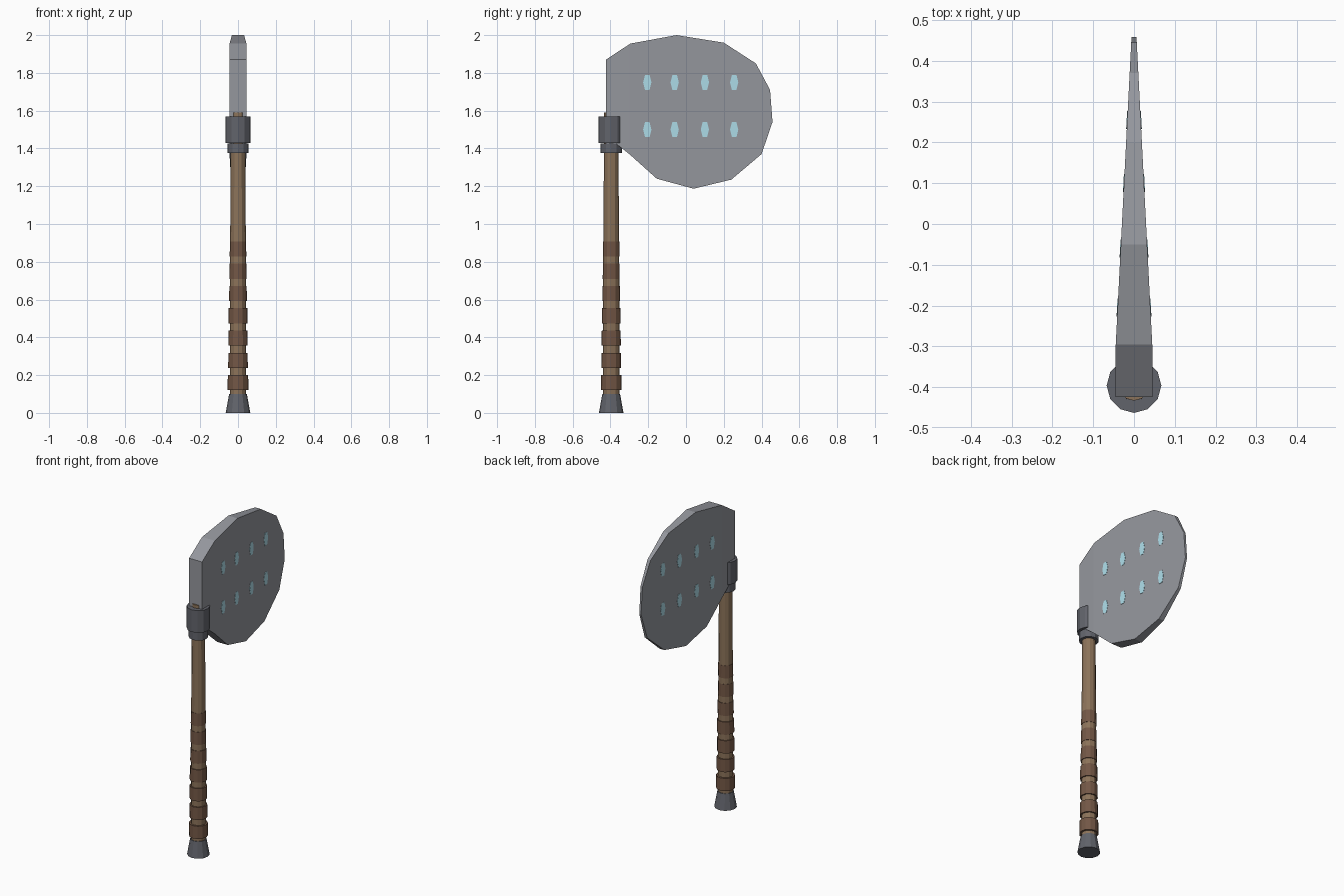
import bpy, bmesh, math

if "Cube" in bpy.data.objects:
    bpy.data.objects.remove(bpy.data.objects["Cube"])

AXIS_Y = -0.396      # centre line of the handle


def material(name, rgb):
    m = bpy.data.materials.new(name)
    m.diffuse_color = (*rgb, 1)
    m.use_nodes = True
    m.node_tree.nodes["Principled BSDF"].inputs["Base Color"].default_value = m.diffuse_color
    return m


WOOD = material("wood", (0.26, 0.17, 0.10))
LEATHER = material("leather", (0.17, 0.095, 0.06))
IRON = material("dark_iron", (0.12, 0.125, 0.145))
STEEL = material("steel", (0.30, 0.31, 0.34))
INLAY = material("inlay", (0.42, 0.72, 0.82))


def finish(name, bm, mat):
    bmesh.ops.recalc_face_normals(bm, faces=bm.faces[:])
    me = bpy.data.meshes.new(name)
    bm.to_mesh(me)
    bm.free()
    me.materials.append(mat)
    ob = bpy.data.objects.new(name, me)
    bpy.context.collection.objects.link(ob)
    return ob


def lathe(name, profile, mat, sides=12):
    """Closed low-poly solid of revolution around the handle axis, profile = (radius, z)."""
    bm = bmesh.new()
    rings = [[bm.verts.new((r * math.cos(2 * math.pi * i / sides),
                            AXIS_Y + r * math.sin(2 * math.pi * i / sides), z))
              for i in range(sides)] for r, z in profile]
    for a, b in zip(rings, rings[1:]):
        for i in range(sides):
            j = (i + 1) % sides
            bm.faces.new((a[i], a[j], b[j], b[i]))
    bm.faces.new(rings[0])
    bm.faces.new(rings[-1])
    return finish(name, bm, mat)


def half_thickness(y):
    return 0.045 - 0.0513 * max(0, y + 0.30)


def wedge(name, outlines, mat, raise_by=0.0):
    """Outlines in the YZ plane, given the tapering thickness of the blade."""
    bm = bmesh.new()
    for pts in outlines:
        a, b = [[bm.verts.new((s, y, z)) for y, z in pts] for s in (-1, 1)]
        bm.faces.new(a)
        bm.faces.new(b)
        for i in range(len(pts)):
            j = (i + 1) % len(pts)
            bm.faces.new((a[i], a[j], b[j], b[i]))
    # crease where the flat cheek turns into the taper
    bmesh.ops.bisect_plane(bm, geom=bm.verts[:] + bm.edges[:] + bm.faces[:],
                           plane_co=(0, -0.30, 0), plane_no=(0, 1, 0))
    for v in bm.verts:
        v.co.x *= half_thickness(v.co.y) + raise_by
    return finish(name, bm, mat)


# Handle and its metal fittings
lathe("handle", [(0.043, 0.05), (0.043, 0.7), (0.037, 1.59)], WOOD)
lathe("pommel", [(0.065, 0), (0.047, 0.10)], IRON)
lathe("lower_ring", [(0.056, 1.375), (0.056, 1.425)], IRON)
lathe("socket_collar", [(0.067, 1.43), (0.067, 1.57)], IRON)

# Leather grip bands, thinner towards the top
for i, r in enumerate((0.055, 0.052, 0.051, 0.050, 0.047, 0.045, 0.044)):
    z = 0.12 + i * 0.118
    lathe(f"grip_band_{i + 1}", [(r, z), (r - 0.001, z + 0.08)], LEATHER)

# Blade
wedge("blade", [[
    (-0.424, 1.425), (-0.424, 1.87), (-0.295, 1.955), (-0.05, 2.0), (0.20, 1.96),
    (0.37, 1.85), (0.445, 1.71), (0.458, 1.54), (0.40, 1.37), (0.24, 1.235),
    (0.04, 1.187), (-0.155, 1.24), (-0.30, 1.37), (-0.37, 1.425)]], STEEL)

# Plain lozenge inlays in two rows on both faces
marks = []
for cy in (-0.205, -0.06, 0.10, 0.255):
    for cz in (1.75, 1.50):
        marks.append([(cy - 0.012, cz - 0.04), (cy + 0.012, cz - 0.04), (cy + 0.022, cz),
                      (cy + 0.012, cz + 0.04), (cy - 0.012, cz + 0.04), (cy - 0.022, cz)])
wedge("blade_inlays", marks, INLAY, raise_by=0.0015)
